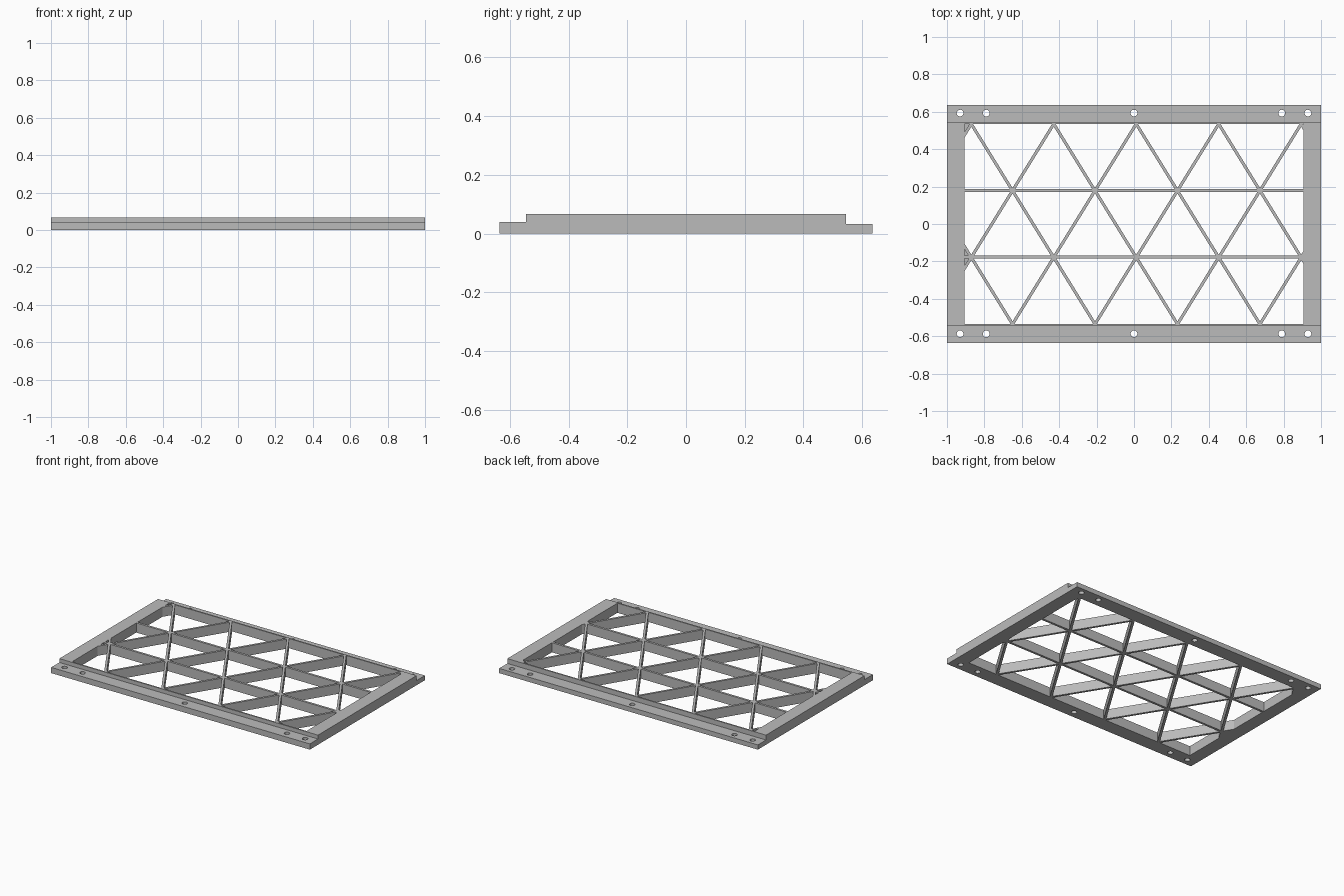
import bpy
import bmesh
import math
from mathutils import Vector, Matrix

cube = bpy.data.objects.get("Cube")
if cube:
    bpy.data.objects.remove(cube, do_unlink=True)

HEIGHT = 0.067
LIP = 0.535        # inner face of the long rails
STEP = 0.545       # where the rail steps down to its flange
EDGE = 0.635
PITCH = 0.441      # lattice node spacing along x
SLOPE = 0.618      # sideways run of a diagonal per unit of y
FIRST = -0.87      # first node on the back rail
BAR = 0.016

grey = bpy.data.materials.new("plain grey")
grey.use_nodes = True
colour = (0.5, 0.5, 0.5, 1)
grey.diffuse_color = colour
grey.node_tree.nodes["Principled BSDF"].inputs["Base Color"].default_value = colour


def prism(name, outline, sweep):
    """Extrude a closed outline of 3D points along a sweep vector."""
    bm = bmesh.new()
    face = bm.faces.new([bm.verts.new(p) for p in outline])
    new = bmesh.ops.extrude_face_region(bm, geom=[face])["geom"]
    bmesh.ops.translate(bm, vec=sweep,
                        verts=[v for v in new if isinstance(v, bmesh.types.BMVert)])
    bmesh.ops.recalc_face_normals(bm, faces=bm.faces)
    mesh = bpy.data.meshes.new(name)
    bm.to_mesh(mesh)
    bm.free()
    mesh.materials.append(grey)
    obj = bpy.data.objects.new(name, mesh)
    bpy.context.collection.objects.link(obj)
    return obj


def plate(name, points, height=HEIGHT):
    return prism(name, [(x, y, 0) for x, y in points], (0, 0, height))


def bar(name, a, b):
    """Upright strip between two plan points."""
    a, b = Vector(a), Vector(b)
    d = (b - a).normalized() * BAR / 2
    n = Vector((-d.y, d.x))
    return plate(name, [a + n, b + n, b - n, a - n])


# Cutter for the screw holes in both flanges
bm = bmesh.new()
for x in (-0.93, -0.79, 0, 0.79, 0.93):
    for y in (-0.587, 0.593):
        bmesh.ops.create_cone(bm, cap_ends=True, segments=24, radius1=0.018,
                              radius2=0.018, depth=0.3,
                              matrix=Matrix.Translation((x, y, 0)))
mesh = bpy.data.meshes.new("hole_cutter")
bm.to_mesh(mesh)
bm.free()
mesh.materials.append(grey)
cutter = bpy.data.objects.new("hole_cutter", mesh)
bpy.context.collection.objects.link(cutter)
cutter.hide_render = True
cutter.hide_viewport = True
cutter.display_type = 'WIRE'

# Long rails: stepped section with a thin upright lip
for name, side, flange in (("front_rail", -1, 0.04), ("back_rail", 1, 0.033)):
    section = [(EDGE, 0), (EDGE, flange), (STEP, flange),
               (STEP, HEIGHT), (LIP, HEIGHT), (LIP, 0)]
    rail = prism(name, [(-1, side * y, z) for y, z in section], (2, 0, 0))
    cut = rail.modifiers.new("screw_holes", 'BOOLEAN')
    cut.operation = 'DIFFERENCE'
    cut.solver = 'EXACT'
    cut.object = cutter

# Short side rails
for name, x0, x1 in (("right_rail", -1, -0.907), ("left_rail", 0.905, 1)):
    plate(name, [(x0, -LIP), (x1, -LIP), (x1, LIP), (x0, LIP)])

# Lattice: two lengthwise bars
for name, y in (("back_cross_bar", 0.18), ("front_cross_bar", -0.177)):
    bar(name, (-0.92, y), (0.92, y))

# Lattice: diagonals in both directions, ending inside the frame
END = 0.54
LIMIT = 0.94
for s, name in ((1, "diagonal_bar_a"), (-1, "diagonal_bar_b")):
    for k in range(-2, 7):
        node = FIRST + PITCH * k
        ends = []
        for y in (END, -END):
            x = node + s * SLOPE * (LIP - y)
            cx = max(-LIMIT, min(LIMIT, x))
            ends.append((cx, y + s * (x - cx) / SLOPE))
        if ends[0][1] - ends[1][1] > 0.05:
            bar(name, *ends)

# Small webs filling the slivers beside the right rail
for name, y, low, high in (("middle_web", -0.177, -0.24, -0.11),
                           ("corner_web", LIP, 0.47, LIP)):
    plate(name, [(FIRST, y), (-0.907, high), (-0.907, low)], 0.04)
